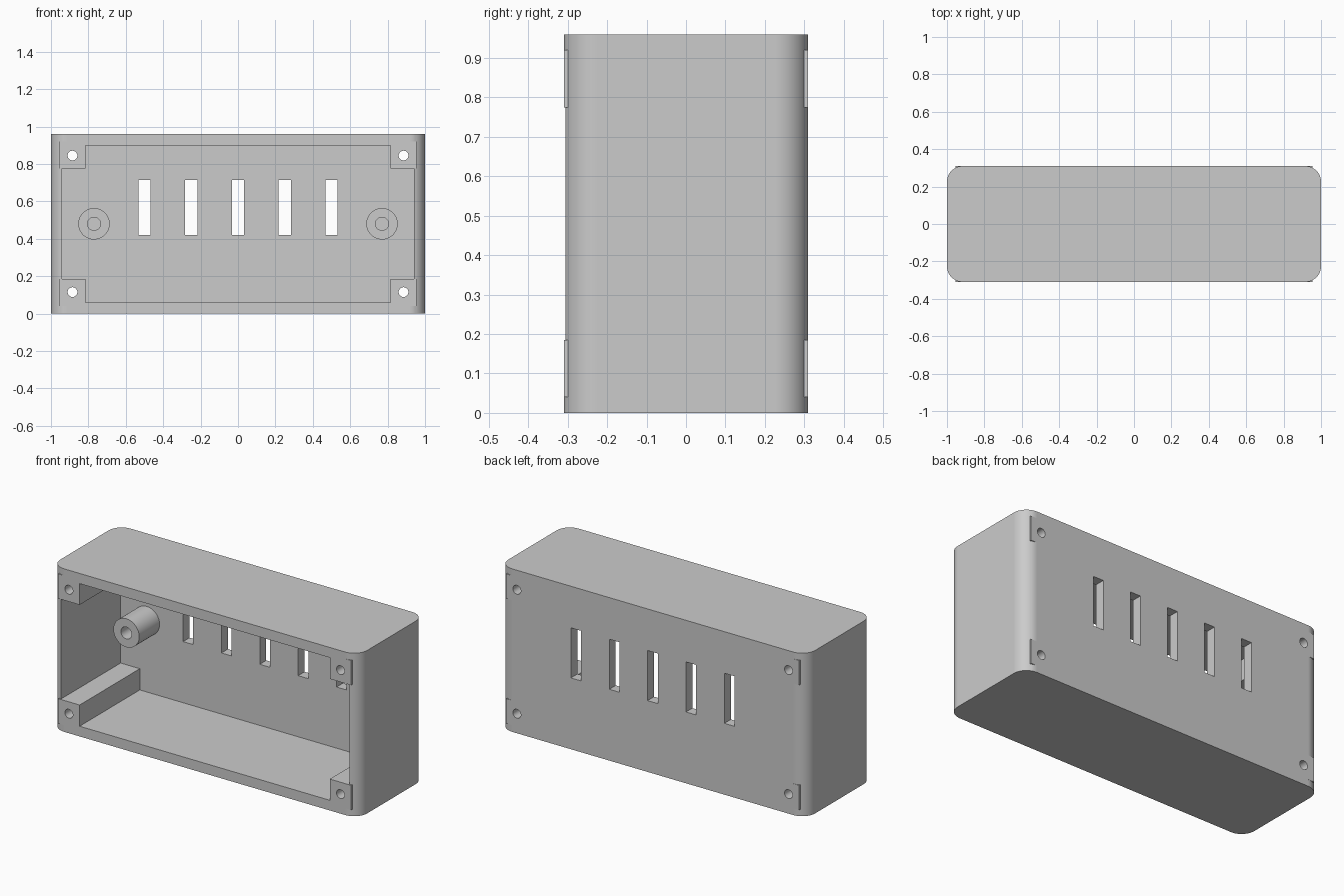
import bpy, bmesh, math
from mathutils import Matrix, Vector

if "Cube" in bpy.data.objects:
    bpy.data.objects.remove(bpy.data.objects["Cube"], do_unlink=True)

WIDTH, DEPTH, HEIGHT = 1.0, 0.31, 0.96      # half width, half depth, full height
MID = HEIGHT / 2
BACK = DEPTH - 0.06                         # inner face of the back wall

grey = bpy.data.materials.new("light_grey_plastic")
grey.use_nodes = True
grey.diffuse_color = (0.6, 0.6, 0.6, 1)
grey.node_tree.nodes["Principled BSDF"].inputs["Base Color"].default_value = (0.6, 0.6, 0.6, 1)


def finish(name, bm):
    bmesh.ops.recalc_face_normals(bm, faces=bm.faces)
    mesh = bpy.data.meshes.new(name)
    bm.to_mesh(mesh)
    bm.free()
    mesh.materials.append(grey)
    obj = bpy.data.objects.new(name, mesh)
    bpy.context.collection.objects.link(obj)
    return obj


def prism(name, points, direction):
    """Extrude a closed profile along a direction."""
    bm = bmesh.new()
    face = bm.faces.new([bm.verts.new(p) for p in points])
    new = bmesh.ops.extrude_face_region(bm, geom=[face])["geom"]
    verts = [v for v in new if isinstance(v, bmesh.types.BMVert)]
    bmesh.ops.translate(bm, verts=verts, vec=Vector(direction))
    return finish(name, bm)


def box(name, x0, x1, y0, y1, z0, z1):
    return prism(name, [(x0, y0, z0), (x1, y0, z0), (x1, y1, z0), (x0, y1, z0)], (0, 0, z1 - z0))


def rod(name, x, z, radius, y0, y1, sides=48):
    bm = bmesh.new()
    bmesh.ops.create_cone(bm, cap_ends=True, segments=sides, radius1=radius, radius2=radius,
                          depth=y1 - y0,
                          matrix=Matrix.Translation((x, (y0 + y1) / 2, z)) @ Matrix.Rotation(math.pi / 2, 4, "X"))
    return finish(name, bm)


def combine(target, tools, operation):
    """Apply a boolean for each tool, then discard the tool."""
    for tool in tools:
        tool.hide_render = True
        mod = target.modifiers.new("cut", "BOOLEAN")
        mod.operation, mod.solver, mod.object = operation, "EXACT", tool
        bpy.context.view_layer.update()
        result = bpy.data.meshes.new_from_object(
            target.evaluated_get(bpy.context.evaluated_depsgraph_get()))
        target.modifiers.clear()
        target.data = result
        bpy.data.objects.remove(tool, do_unlink=True)


def smooth(obj):
    bpy.ops.object.select_all(action="DESELECT")
    obj.select_set(True)
    bpy.context.view_layer.objects.active = obj
    bpy.ops.object.shade_smooth_by_angle(angle=math.radians(30))
    mod = obj.modifiers.new("even_shading", "WEIGHTED_NORMAL")
    mod.keep_sharp = True


corners = [(sx, sz) for sx in (-1, 1) for sz in (-1, 1)]

# Outer body with rounded upright edges
radius, steps = 0.085, 12
outline = []
for quarter, (sx, sy) in enumerate([(1, 1), (-1, 1), (-1, -1), (1, -1)]):
    for i in range(steps + 1):
        a = math.pi / 2 * (quarter + i / steps)
        outline.append((sx * (WIDTH - radius) + radius * math.cos(a),
                        sy * (DEPTH - radius) + radius * math.sin(a), 0))
case = prism("case", outline, (0, 0, HEIGHT))

# Square screw columns that break through the rounded edges
columns = []
for sx, sz in corners:
    xs = sorted((sx * 0.815, sx * 0.955))
    zs = sorted((MID + sz * 0.295, MID + sz * 0.44))
    columns.append(box("screw_column", *xs, -DEPTH, DEPTH, *zs))
combine(case, columns, "UNION")

# Cavity, stepped around the four columns and open to the front
quadrant = [(0.94, 0.295), (0.815, 0.295), (0.815, 0.42)]
profile = []
for sx, sz, order in [(1, 1, 1), (-1, 1, -1), (-1, -1, 1), (1, -1, -1)]:
    profile += [(sx * x, -DEPTH - 0.1, MID + sz * z) for x, z in quadrant[::order]]
cavity = prism("cavity_cutter", profile, (0, BACK + DEPTH + 0.1, 0))

# Vent slots in the back wall and screw holes through the columns
slots = [box("slot_cutter", i * 0.25 - 0.033, i * 0.25 + 0.033, BACK - 0.05, DEPTH + 0.05, 0.42, 0.715)
         for i in range(-2, 3)]
holes = [rod("hole_cutter", sx * 0.885, MID + sz * 0.365, 0.026, -DEPTH - 0.05, DEPTH + 0.05, 32)
         for sx, sz in corners]
combine(case, [cavity] + slots + holes, "DIFFERENCE")
smooth(case)

# Hollow mounting posts on the inside of the back wall
for side, sx in (("left", 1), ("right", -1)):
    post = rod(side + "_mounting_post", sx * 0.77, MID, 0.084, 0.06, BACK + 0.01)
    combine(post, [rod("bore_cutter", sx * 0.77, MID, 0.035, 0, BACK)], "DIFFERENCE")
    smooth(post)
